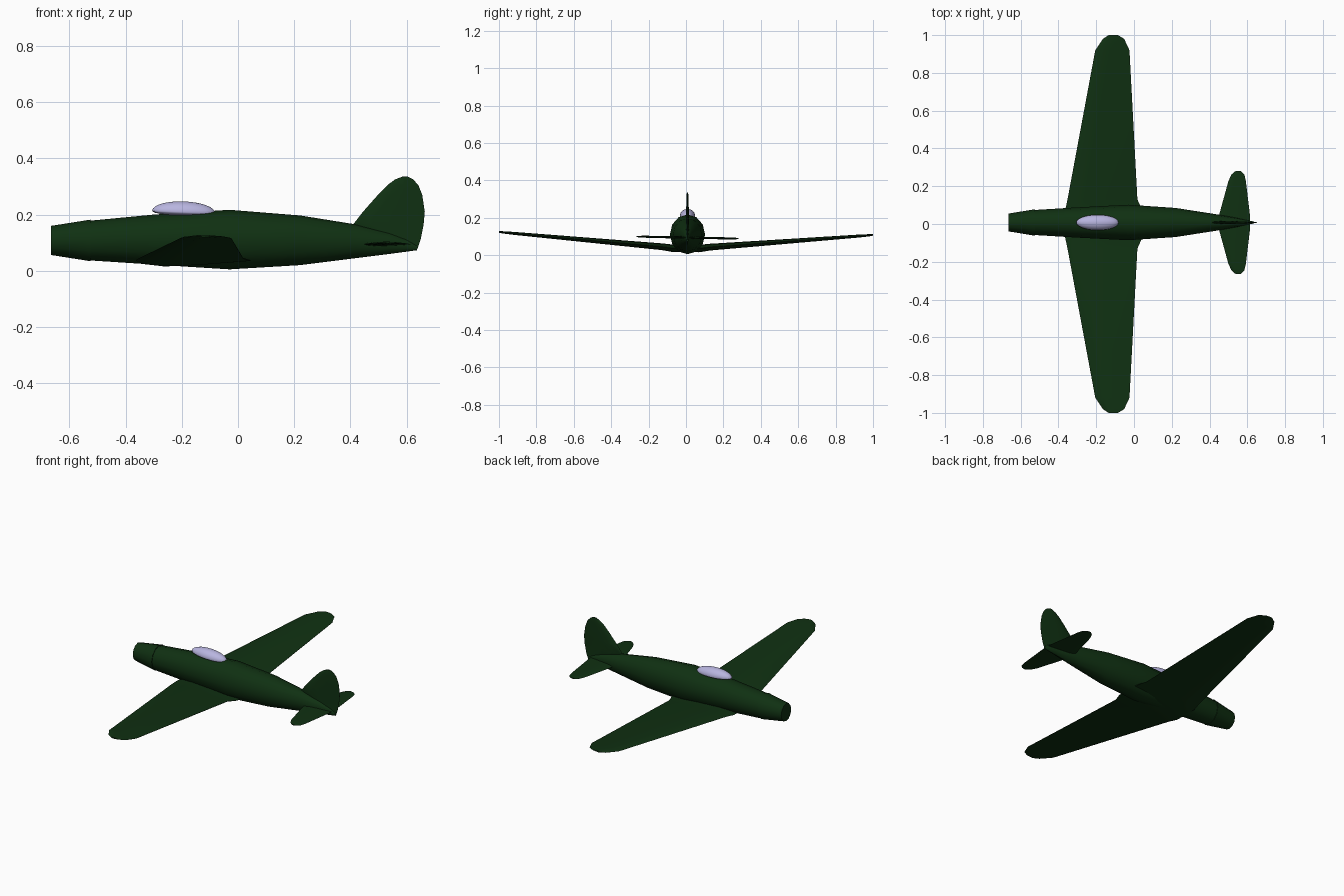
import bpy, bmesh, math
from mathutils import Vector

cube = bpy.data.objects.get("Cube")
if cube:
    bpy.data.objects.remove(cube, do_unlink=True)

AXIS_Y = 0.008  # centre line of the airframe


def material(name, rgb, rough):
    m = bpy.data.materials.new(name)
    m.use_nodes = True
    m.diffuse_color = (*rgb, 1)
    bsdf = m.node_tree.nodes["Principled BSDF"]
    bsdf.inputs["Base Color"].default_value = (*rgb, 1)
    bsdf.inputs["Roughness"].default_value = rough
    return m


green = material("dark green paint", (0.005, 0.03, 0.006), 0.6)
glass = material("pale lavender glass", (0.48, 0.46, 0.74), 0.4)


def loft(name, rings, mat, angle):
    """Skin a list of equal-length rings and cap both ends."""
    bm = bmesh.new()
    loops = [[bm.verts.new(p) for p in ring] for ring in rings]
    n = len(loops[0])
    for a, b in zip(loops, loops[1:]):
        for i in range(n):
            j = (i + 1) % n
            bm.faces.new((a[i], a[j], b[j], b[i]))
    bm.faces.new(loops[0])
    bm.faces.new(loops[-1])
    bmesh.ops.recalc_face_normals(bm, faces=bm.faces)
    me = bpy.data.meshes.new(name)
    bm.to_mesh(me)
    bm.free()
    me.materials.append(mat)
    ob = bpy.data.objects.new(name, me)
    bpy.context.collection.objects.link(ob)
    bpy.ops.object.select_all(action="DESELECT")
    ob.select_set(True)
    bpy.context.view_layer.objects.active = ob
    bpy.ops.object.shade_smooth_by_angle(angle=math.radians(angle))
    return ob


def oval(x, half, low, high, sides=12):
    """Body cross-section across x."""
    mid, rz = (low + high) / 2, (high - low) / 2
    turns = [2 * math.pi * i / sides for i in range(sides)]
    return [Vector((x, AXIS_Y + half * math.sin(t), mid + rz * math.cos(t)))
            for t in turns]


# chord fraction and thickness fraction of the foil, upper side
FOIL = [(0, 0), (0.06, 0.28), (0.25, 0.5), (0.55, 0.4), (1, 0.03)]


def foil(front, back, thick):
    """Section points as (x, offset across the chord)."""
    side = [(front + (back - front) * f, thick * t) for f, t in FOIL]
    return side + [(x, -t) for x, t in reversed(side[1:])]


def lifting_surface(name, half_stations, centre, roll):
    """Mirrored surface; stations are (span, front, back, height, thickness)."""
    stations = [(-s, *rest) for s, *rest in reversed(half_stations)] + half_stations
    rings = [[Vector((x, centre + s, z - roll * s + t)) for x, t in foil(f, b, th)]
             for s, f, b, z, th in stations]
    return loft(name, rings, green, 35)


# fuselage: x, half width, low z, high z
body = [(-0.53, 0.066, 0.037, 0.178), (-0.3, 0.08, 0.022, 0.2),
        (-0.03, 0.094, 0.005, 0.217), (0.22, 0.077, 0.02, 0.197),
        (0.42, 0.046, 0.045, 0.165), (0.54, 0.025, 0.06, 0.135),
        (0.6, 0.012, 0.068, 0.112), (0.635, 0.005, 0.073, 0.09)]
loft("fuselage", [oval(*s) for s in body], green, 40)

# nose cowl, a hair wider than the body behind it
cowl = [(-0.665, 0.047, 0.056, 0.16), (-0.525, 0.07, 0.034, 0.182)]
loft("nose_cowl", [oval(*s) for s in cowl], green, 40)

# main wing with flared root and rounded tips
lifting_surface("main_wing", [
    (0.07, -0.365, 0.045, 0.036, 0.04), (0.13, -0.352, 0.018, 0.044, 0.036),
    (0.92, -0.205, -0.024, 0.109, 0.016), (0.98, -0.165, -0.052, 0.114, 0.012),
    (1.0, -0.135, -0.085, 0.116, 0.008)], 0, 0.008)

# tailplane
lifting_surface("tailplane", [
    (0.03, 0.448, 0.615, 0.094, 0.013), (0.22, 0.5, 0.592, 0.094, 0.011),
    (0.255, 0.517, 0.584, 0.094, 0.009), (0.272, 0.537, 0.566, 0.094, 0.006)],
    AXIS_Y, 0.02)

# tail fin: height, front, back, thickness
fin = [(0.073, 0.6, 0.637, 0.01), (0.11, 0.5, 0.65, 0.014),
       (0.165, 0.41, 0.661, 0.016), (0.21, 0.445, 0.665, 0.015),
       (0.27, 0.498, 0.656, 0.013), (0.305, 0.532, 0.642, 0.011),
       (0.325, 0.559, 0.624, 0.009), (0.335, 0.585, 0.605, 0.006)]
loft("tail_fin", [[Vector((x, AXIS_Y + t, z)) for x, t in foil(f, b, th)]
                  for z, f, b, th in fin], green, 35)

# canopy: egg-shaped bubble, fuller towards the front and drooping aft
bpy.ops.mesh.primitive_uv_sphere_add(segments=24, ring_count=14, radius=1)
canopy = bpy.context.object
canopy.name = "canopy"
for v in canopy.data.vertices:
    x, y, z = v.co
    v.co = (-0.193 + 0.113 * x, AXIS_Y + 0.041 * y,
            0.209 - 0.004 * x + (0.038 if z > 0 else 0.014) * z)
canopy.data.materials.append(glass)
bpy.ops.object.shade_smooth_by_angle(angle=math.radians(40))
